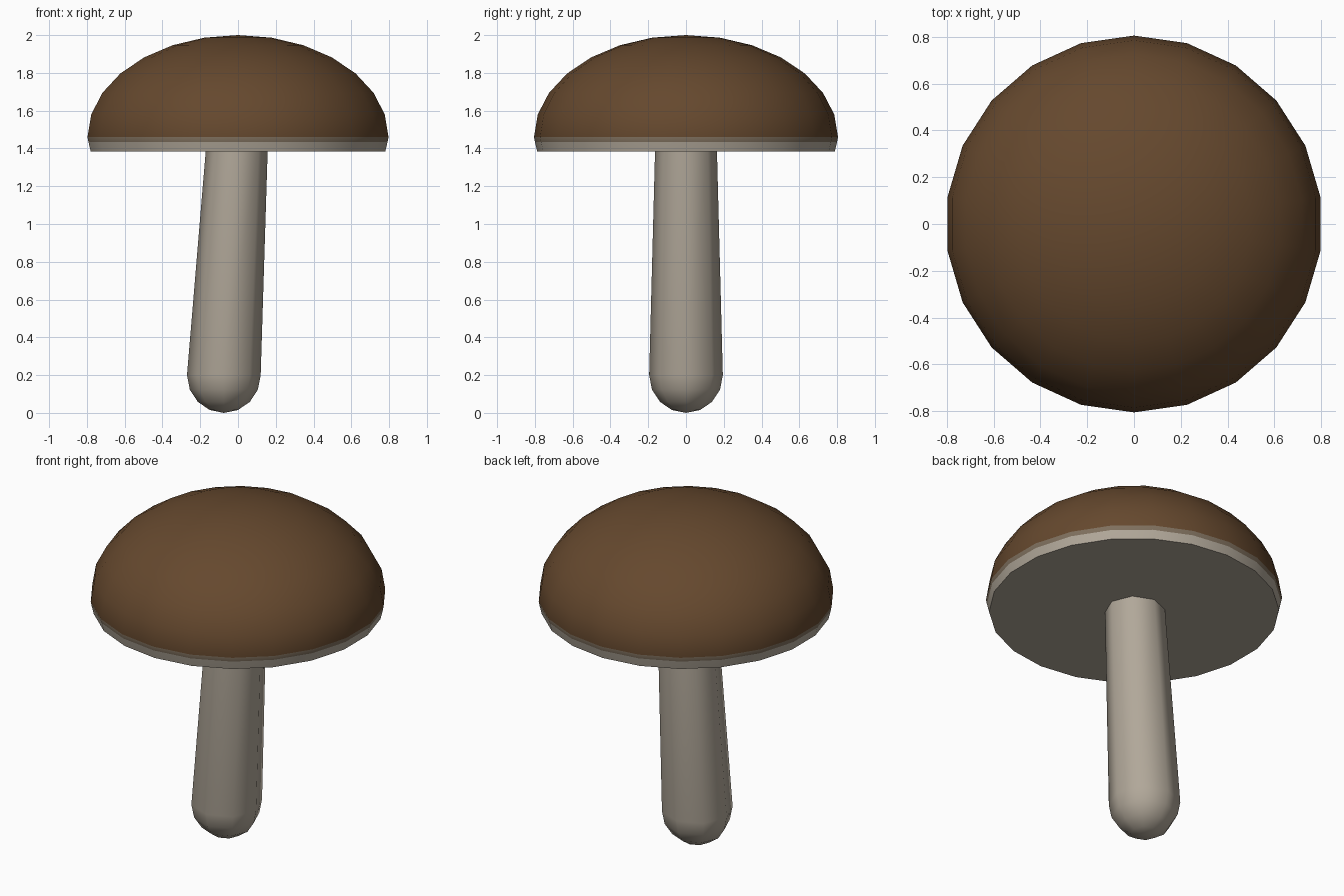
import bpy, bmesh, math

if "Cube" in bpy.data.objects:
    bpy.data.objects.remove(bpy.data.objects["Cube"])


def material(name, rgb):
    m = bpy.data.materials.new(name)
    m.diffuse_color = (*rgb, 1)
    m.use_nodes = True
    m.node_tree.nodes["Principled BSDF"].inputs["Base Color"].default_value = m.diffuse_color
    return m


def lathe(name, rings, sides, start, mats, mat_of_band, sharp):
    """Loft rings of (centre x, radius, z); radius 0 makes a pole, open rims are capped."""
    bm = bmesh.new()
    rows = []
    for cx, r, z in rings:
        n = 1 if r == 0 else sides
        rows.append([bm.verts.new((cx + r * math.cos(start + math.tau * i / sides),
                                   r * math.sin(start + math.tau * i / sides), z))
                     for i in range(n)])
    for k, (a, b) in enumerate(zip(rows, rows[1:])):
        for i in range(sides):
            j = (i + 1) % sides
            if len(a) == 1:
                f = bm.faces.new((a[0], b[j], b[i]))
            elif len(b) == 1:
                f = bm.faces.new((a[i], a[j], b[0]))
            else:
                f = bm.faces.new((a[i], a[j], b[j], b[i]))
            f.material_index = mat_of_band(k)
    if len(rows[0]) > 1:
        bm.faces.new(rows[0][::-1])
    if len(rows[-1]) > 1:
        bm.faces.new(rows[-1])
    bmesh.ops.recalc_face_normals(bm, faces=bm.faces)
    me = bpy.data.meshes.new(name)
    bm.to_mesh(me)
    bm.free()
    for m in mats:
        me.materials.append(m)
    ob = bpy.data.objects.new(name, me)
    bpy.context.collection.objects.link(ob)
    bpy.ops.object.select_all(action='DESELECT')
    bpy.context.view_layer.objects.active = ob
    ob.select_set(True)
    bpy.ops.object.shade_smooth_by_angle(angle=math.radians(sharp))
    return ob


brown = material("cap_brown", (0.13, 0.065, 0.027))
blend = material("rim_blend", (0.21, 0.16, 0.11))
pale = material("pale_flesh", (0.44, 0.39, 0.32))

# Cap: flattened dome with a pale rim and flat underside
R, H, base = 0.805, 0.54, 1.46
cap = [(0, 0.788, 1.385), (0, 0.80, 1.435)]
cap += [(0, R * math.cos(t), base + H * math.sin(t))
        for t in (k * math.pi / 14 for k in range(7))]
cap.append((0, 0, base + H))
lathe("cap", cap, 22, math.pi / 2, [pale, blend, brown], lambda k: min(k, 2), 50)

# Stem: rounded foot, tapering and leaning up into the cap
foot_x, r = -0.075, 0.195
stem = [(foot_x, 0, 0)]
stem += [(foot_x, r * math.sin(t), 0.2 - 0.2 * math.cos(t))
         for t in (k * math.pi / 8 for k in range(1, 5))]
stem.append((-0.005, 0.163, 1.42))
lathe("stem", stem, 8, 0, [pale], lambda k: 0, 60)
